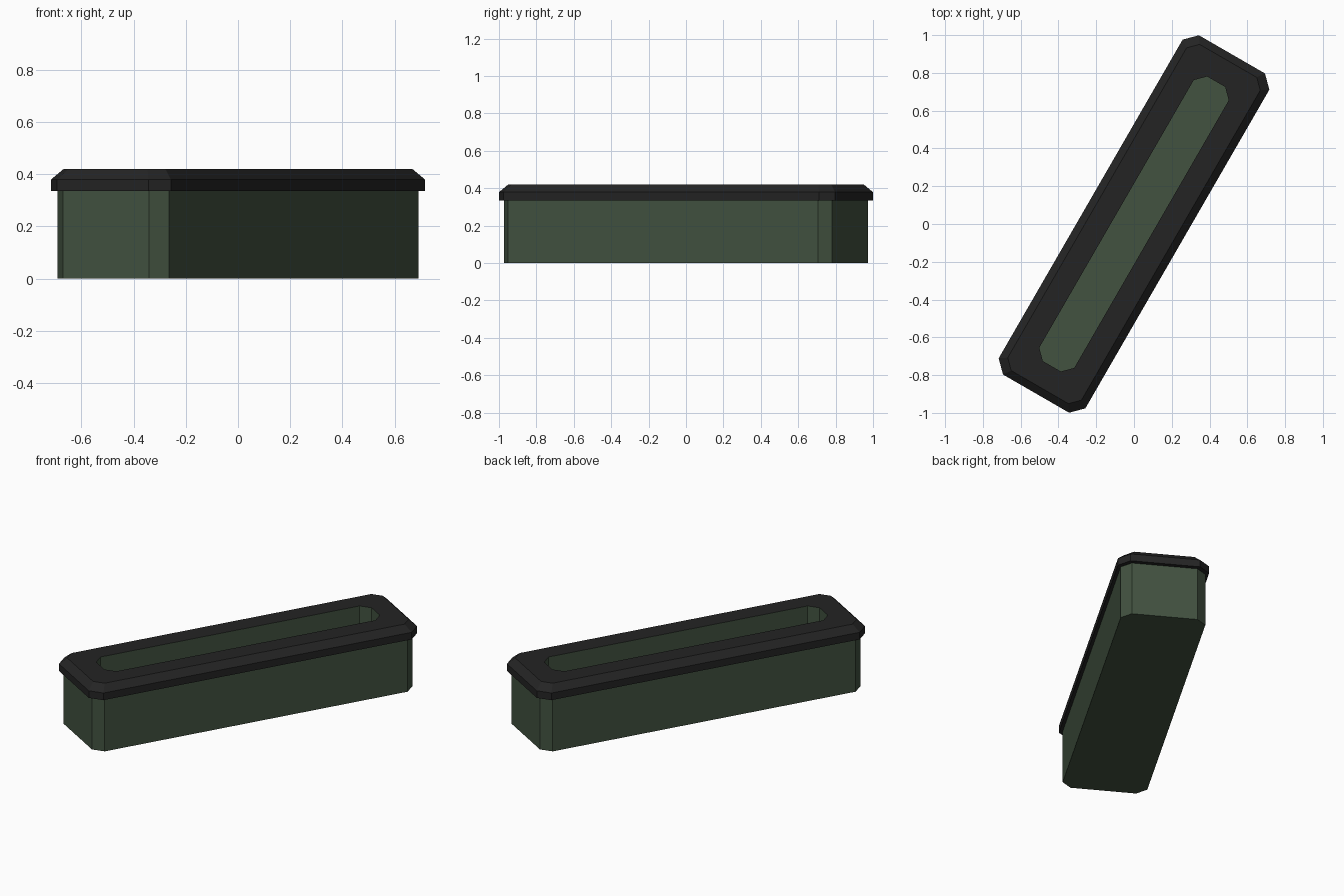
import bpy, bmesh, math

if "Cube" in bpy.data.objects:
    bpy.data.objects.remove(bpy.data.objects["Cube"])

ANGLE = math.radians(60)  # long axis direction seen from above


def material(name, rgb):
    m = bpy.data.materials.new(name)
    m.diffuse_color = (*rgb, 1)
    m.use_nodes = True
    m.node_tree.nodes["Principled BSDF"].inputs["Base Color"].default_value = m.diffuse_color
    return m


green = material("dark green", (0.054, 0.084, 0.051))
black = material("soft black", (0.0176, 0.0176, 0.0176))


def ring(bm, hl, hw, c, z):
    """Rectangle with chamfered corners, turned to the model's angle."""
    pts = [(hl, c - hw), (hl, hw - c), (hl - c, hw), (c - hl, hw),
           (-hl, hw - c), (-hl, c - hw), (c - hl, -hw), (hl - c, -hw)]
    ca, sa = math.cos(ANGLE), math.sin(ANGLE)
    return [bm.verts.new((x * ca - y * sa, x * sa + y * ca, z)) for x, y in pts]


def loft(name, sections, mat, cap_first=False, cap_last=False):
    """Join successive sections (half length, half width, chamfer, z)."""
    bm = bmesh.new()
    rings = [ring(bm, *s) for s in sections]
    for a, b in zip(rings, rings[1:]):
        for i in range(8):
            j = (i + 1) % 8
            bm.faces.new((a[i], a[j], b[j], b[i]))
    if cap_first:
        bm.faces.new(rings[0][::-1])
    if cap_last:
        bm.faces.new(rings[-1])
    me = bpy.data.meshes.new(name)
    bm.to_mesh(me)
    bm.free()
    me.materials.append(mat)
    ob = bpy.data.objects.new(name, me)
    bpy.context.collection.objects.link(ob)
    return ob


# Outer box with closed bottom
loft("trough_body", [(1.012, 0.246, 0.055, 0), (1.012, 0.246, 0.055, 0.335)],
     green, cap_first=True)

# Overhanging rim: underside, edge, bevel and flat top around the opening
loft("rim", [(1.012, 0.246, 0.055, 0.335), (1.037, 0.265, 0.063, 0.335),
             (1.037, 0.265, 0.063, 0.38), (0.997, 0.225, 0.05, 0.42),
             (0.87, 0.107, 0.052, 0.42)], black)

# Recess walls and floor
loft("trough_recess", [(0.87, 0.107, 0.052, 0.42), (0.87, 0.107, 0.052, 0.1)],
     green, cap_last=True)
